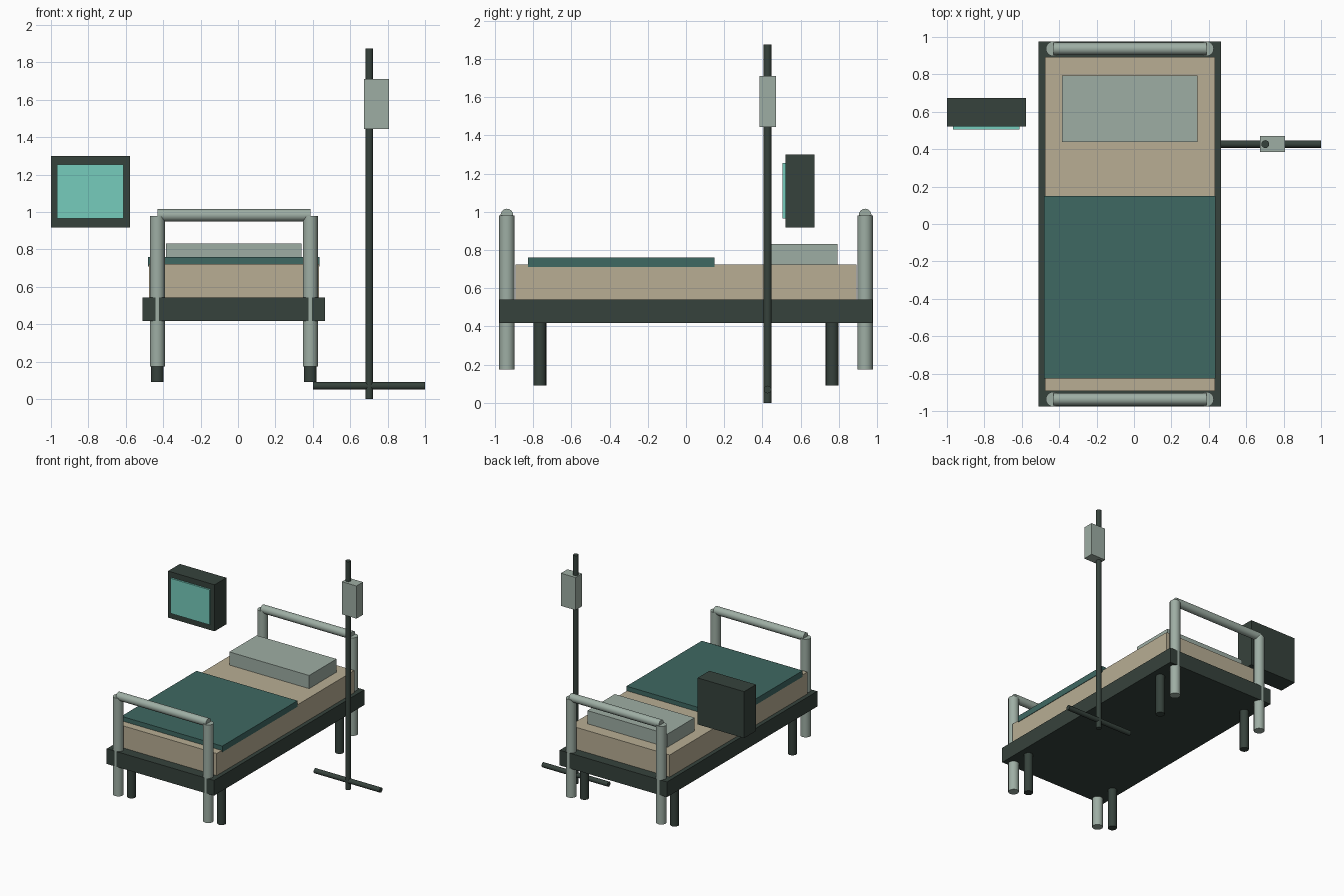
import bpy
from mathutils import Vector
from math import radians

if "Cube" in bpy.data.objects:
    bpy.data.objects.remove(bpy.data.objects["Cube"], do_unlink=True)


def make_material(name, rgb):
    """Flat material from 0-255 display values."""
    def linear(c):
        c /= 255
        return c / 12.92 if c <= 0.04045 else ((c + 0.055) / 1.055) ** 2.4
    colour = [linear(c) for c in rgb] + [1]
    mat = bpy.data.materials.new(name)
    mat.use_nodes = True
    mat.diffuse_color = colour
    mat.node_tree.nodes["Principled BSDF"].inputs["Base Color"].default_value = colour
    return mat


dark = make_material("dark_metal", (54, 66, 60))
pale = make_material("pale_grey_green", (158, 174, 164))
tan = make_material("tan_fabric", (184, 174, 148))
teal = make_material("teal_blanket", (63, 104, 98))
mint = make_material("mint_screen", (118, 204, 188))


def box(name, x, y, z, mat):
    """Box from (min, max) ranges on each axis."""
    spans = (x, y, z)
    bpy.ops.mesh.primitive_cube_add(size=1, location=[(a + b) / 2 for a, b in spans])
    obj = bpy.context.object
    obj.name = name
    obj.scale = [b - a for a, b in spans]
    bpy.ops.object.transform_apply(location=False, rotation=False, scale=True)
    obj.data.materials.append(mat)


def rod(name, start, end, radius, mat):
    """Smooth cylinder between two points."""
    a, b = Vector(start), Vector(end)
    bpy.ops.mesh.primitive_cylinder_add(vertices=16, radius=radius,
                                        depth=(b - a).length, location=(a + b) / 2)
    obj = bpy.context.object
    obj.name = name
    obj.rotation_euler = (b - a).to_track_quat("Z", "Y").to_euler()
    obj.data.materials.append(mat)
    bpy.ops.object.shade_smooth_by_angle(angle=radians(40))


# Bed base and bedding
box("bed_frame", (-0.51, 0.465), (-0.975, 0.975), (0.417, 0.542), dark)
box("mattress", (-0.477, 0.432), (-0.893, 0.893), (0.542, 0.723), tan)
box("blanket", (-0.481, 0.436), (-0.827, 0.149), (0.71, 0.76), teal)
box("pillow", (-0.385, 0.34), (0.438, 0.793), (0.715, 0.831), pale)

# End rails and legs, mirrored about the bed's centre line
centre, half = -0.0225, 0.409
left, right = centre + half, centre - half
for end, s in (("head", 1), ("foot", -1)):
    y = s * 0.937
    for side, x in (("left", left), ("right", right)):
        rod(f"{end}_post_{side}", (x, y, 0.175), (x, y, 0.98), 0.04, pale)
        rod(f"{end}_leg_{side}", (x, s * 0.765, 0.09), (x, s * 0.765, 0.43), 0.034, dark)
    rod(f"{end}_rail", (right, y, 0.983), (left, y, 0.983), 0.033, pale)

# Drip stand
rod("drip_pole", (0.702, 0.427, 0), (0.702, 0.427, 1.875), 0.021, dark)
rod("drip_base_bar", (0.402, 0.427, 0.07), (1, 0.427, 0.07), 0.02, dark)
box("drip_bag", (0.675, 0.807), (0.385, 0.47), (1.443, 1.711), pale)

# Wall monitor
box("monitor_case", (-1, -0.577), (0.52, 0.673), (0.917, 1.299), dark)
box("monitor_screen", (-0.968, -0.612), (0.505, 0.53), (0.966, 1.254), mint)
